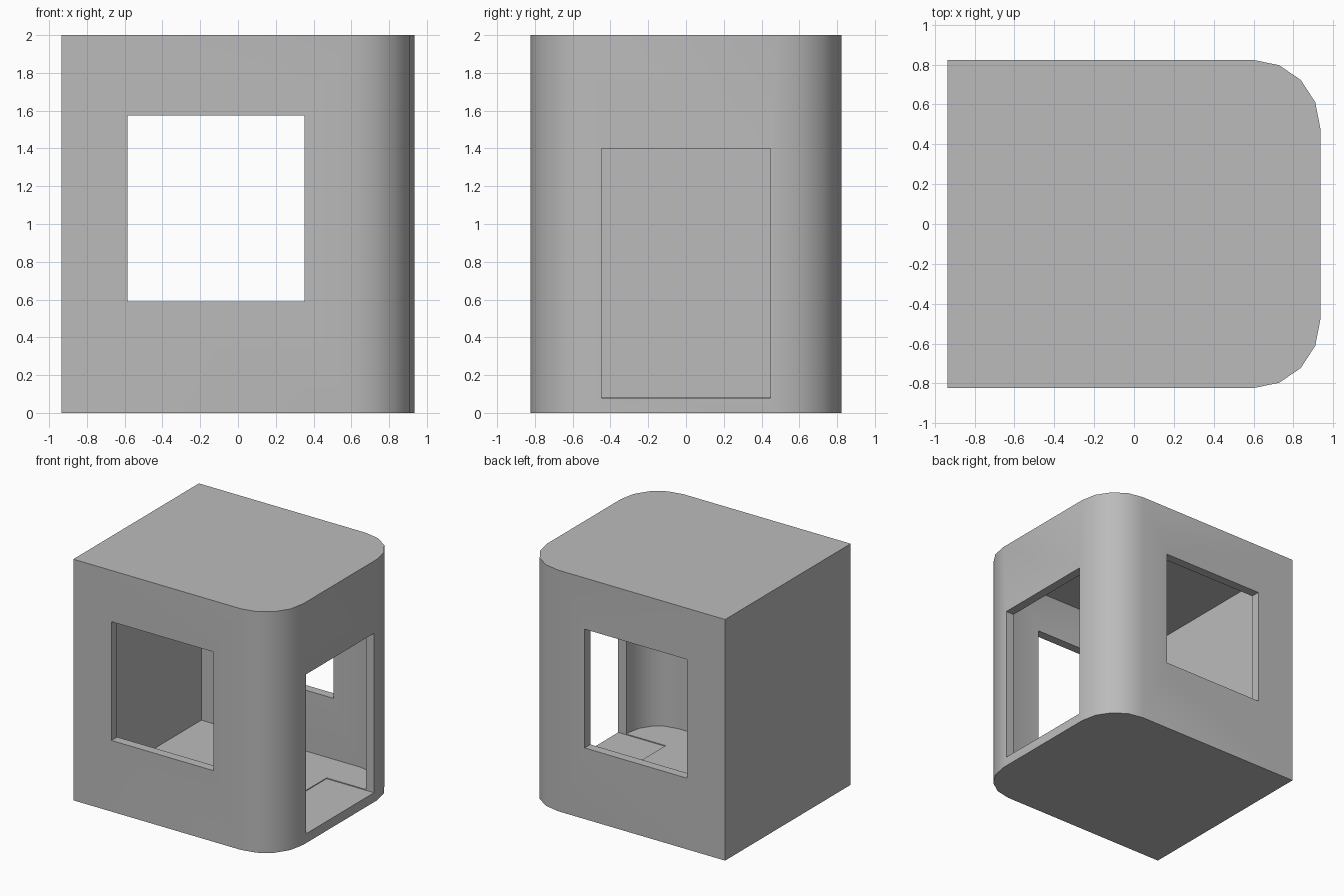
import bpy, bmesh, math

if "Cube" in bpy.data.objects:
    bpy.data.objects.remove(bpy.data.objects["Cube"], do_unlink=True)

WALL = 0.075
HALF_X, HALF_Y, HEIGHT = 0.935, 0.823, 2.0
ARC_X, ARC_Y = 0.6, 0.48      # centre of the rounded corners
SEGMENTS = 4

grey = bpy.data.materials.new("wall grey")
grey.use_nodes = True
colour = (0.5, 0.5, 0.5, 1)
grey.diffuse_color = colour
grey.node_tree.nodes["Principled BSDF"].inputs["Base Color"].default_value = colour


def outline(inset):
    """Plan with square corners on one end and rounded corners on the other."""
    rx, ry = HALF_X - ARC_X - inset, HALF_Y - ARC_Y - inset
    angles = [math.pi / 2 * i / SEGMENTS for i in range(SEGMENTS + 1)]
    arc = [(ARC_X + rx * math.cos(a), ARC_Y + ry * math.sin(a)) for a in angles]
    half = arc + [(inset - HALF_X, HALF_Y - inset)]
    return half + [(x, -y) for x, y in reversed(half)]


def prism(name, points, z0, z1):
    bm = bmesh.new()
    base = bm.faces.new([bm.verts.new((x, y, z0)) for x, y in points])
    top = bmesh.ops.extrude_face_region(bm, geom=[base])["geom"]
    verts = [v for v in top if isinstance(v, bmesh.types.BMVert)]
    bmesh.ops.translate(bm, verts=verts, vec=(0, 0, z1 - z0))
    bmesh.ops.recalc_face_normals(bm, faces=bm.faces)
    mesh = bpy.data.meshes.new(name)
    bm.to_mesh(mesh)
    bm.free()
    mesh.materials.append(grey)
    obj = bpy.data.objects.new(name, mesh)
    bpy.context.collection.objects.link(obj)
    return obj


def box(name, x0, x1, y0, y1, z0, z1):
    return prism(name, [(x0, y0), (x1, y0), (x1, y1), (x0, y1)], z0, z1)


# Solid cabin, then the hollow room, the through windows and the doorway
cabin = prism("cabin_shell", outline(0), 0, HEIGHT)
cutters = [
    prism("room_cutter", outline(WALL), 0.085, HEIGHT - WALL),
    box("window_cutter", -0.585, 0.353, -1, 1, 0.59, 1.575),
    box("door_cutter", 0.5, 1.2, -0.447, 0.447, 0.078, 1.4),
]

bpy.ops.object.select_all(action="DESELECT")
cabin.select_set(True)
bpy.context.view_layer.objects.active = cabin
for cutter in cutters:
    mod = cabin.modifiers.new(cutter.name, "BOOLEAN")
    mod.operation = "DIFFERENCE"
    mod.solver = "EXACT"
    mod.object = cutter
    bpy.ops.object.modifier_apply(modifier=mod.name)
for cutter in cutters:
    bpy.data.objects.remove(cutter, do_unlink=True)

bpy.ops.object.shade_smooth_by_angle(angle=math.radians(30))
